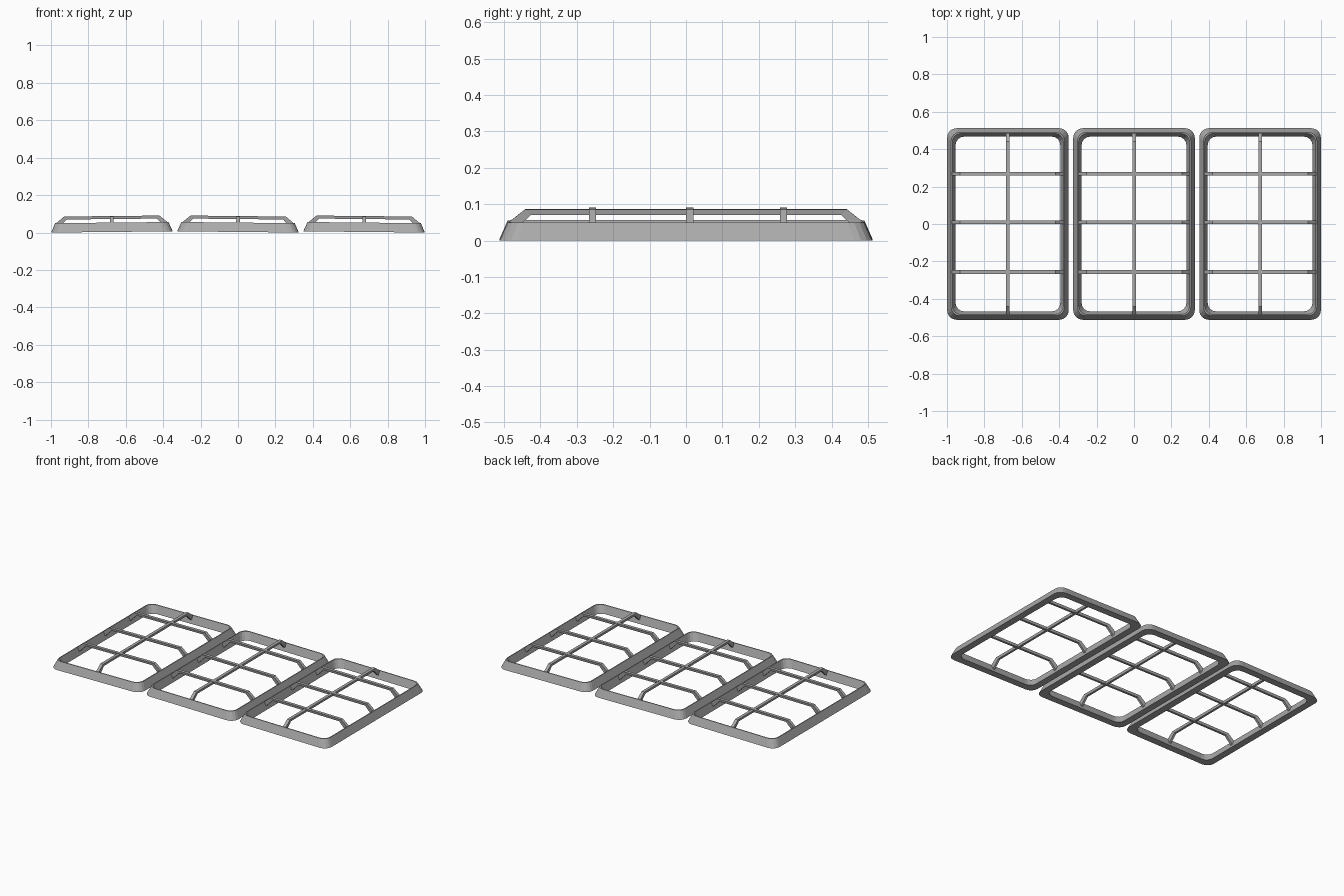
import bpy, bmesh, math
from mathutils import Matrix

cube = bpy.data.objects.get("Cube")
if cube:
    bpy.data.objects.remove(cube, do_unlink=True)

iron = bpy.data.materials.new("grey iron")
iron.use_nodes = True
iron.diffuse_color = (0.4, 0.4, 0.4, 1)
iron.node_tree.nodes["Principled BSDF"].inputs["Base Color"].default_value = (0.4, 0.4, 0.4, 1)

HALF_X, HALF_Y = 0.325, 0.512
BAR = 0.01


def finish(name, bm, place):
    bmesh.ops.recalc_face_normals(bm, faces=bm.faces)
    mesh = bpy.data.meshes.new(name)
    bm.to_mesh(mesh)
    bm.free()
    mesh.materials.append(iron)
    obj = bpy.data.objects.new(name, mesh)
    obj.matrix_world = place
    bpy.context.collection.objects.link(obj)


def rounded_loop(bm, inset, radius, z, steps=4):
    """Ring of vertices around a rounded rectangle."""
    cx, cy = HALF_X - inset - radius, HALF_Y - inset - radius
    ring = []
    for corner, (sx, sy) in enumerate(((1, 1), (-1, 1), (-1, -1), (1, -1))):
        for i in range(steps + 1):
            a = math.pi / 2 * (corner + i / steps)
            ring.append(bm.verts.new((sx * cx + radius * math.cos(a),
                                      sy * cy + radius * math.sin(a), z)))
    return ring


def frame(name, place):
    """Rim with a sloped outside and inside."""
    bm = bmesh.new()
    rings = [rounded_loop(bm, *r) for r in
             ((0, 0.05, 0), (0.022, 0.045, 0.05), (0.028, 0.045, 0.05), (0.045, 0.045, 0))]
    n = len(rings[0])
    for k, ring in enumerate(rings):
        nxt = rings[(k + 1) % len(rings)]
        for i in range(n):
            j = (i + 1) % n
            bm.faces.new((ring[i], ring[j], nxt[j], nxt[i]))
    finish(name, bm, place)


def bar(name, half, top, place):
    """Raised bar whose bent ends drop into the rim; it narrows downwards."""
    upper = [(half - 0.024, 0.047), (half - 0.07, top)]
    lower = [(half - 0.036, 0.02), (half - 0.085, top - 0.016)]
    mirror = lambda pts: pts + [(-x, z) for x, z in reversed(pts)]
    bm = bmesh.new()
    sections = []
    for (ux, uz), (lx, lz) in zip(mirror(upper), mirror(lower)):
        sections.append([bm.verts.new(c) for c in
                         ((ux, -BAR, uz), (ux, BAR, uz), (lx, BAR * 0.7, lz), (lx, -BAR * 0.7, lz))])
    for a, b in zip(sections, sections[1:]):
        for i in range(4):
            j = (i + 1) % 4
            bm.faces.new((a[i], a[j], b[j], b[i]))
    bm.faces.new(sections[0])
    bm.faces.new(sections[-1])
    finish(name, bm, place)


# Three grates side by side, each resting with a slight tilt
for side, x, tilt in (("right", -0.674, -0.01), ("middle", 0, 0.01), ("left", 0.674, 0.01)):
    place = Matrix.Translation((x, 0, 0.003)) @ Matrix.Rotation(tilt, 4, 'Y')
    frame(side + "_grate_frame", place)
    bar(side + "_grate_long_bar", HALF_Y, 0.083, place @ Matrix.Rotation(math.pi / 2, 4, 'Z'))
    for row, y in (("front", -0.257), ("centre", 0.01), ("back", 0.268)):
        bar(f"{side}_grate_{row}_cross_bar", HALF_X, 0.085, place @ Matrix.Translation((0, y, 0)))
